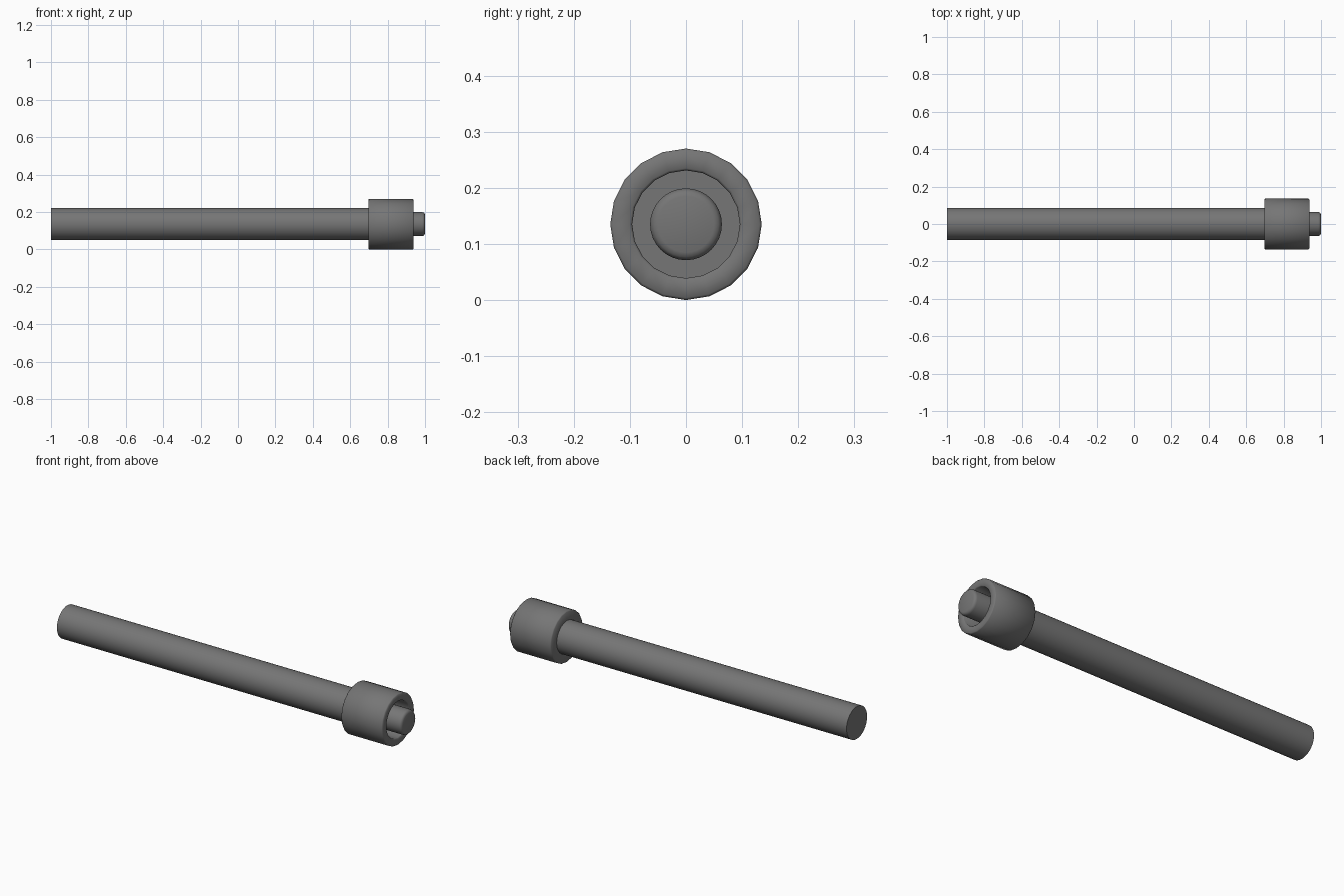
import bpy, bmesh, math

if "Cube" in bpy.data.objects:
    bpy.data.objects.remove(bpy.data.objects["Cube"])

ZC = 0.135  # height of the common axis

dark = bpy.data.materials.new("dark_grey")
dark.diffuse_color = (0.18, 0.18, 0.18, 1.0)
dark.use_nodes = True
dark.node_tree.nodes["Principled BSDF"].inputs["Base Color"].default_value = dark.diffuse_color


def lathe(name, profile, sides, smooth_angle=35):
    """Revolve (x, radius) points around the X axis and cap both ends."""
    bm = bmesh.new()
    step = 2 * math.pi / sides
    rings = [[bm.verts.new((x, r * math.sin(i * step), ZC + r * math.cos(i * step)))
              for i in range(sides)] for x, r in profile]
    bm.faces.new(rings[0])
    bm.faces.new(rings[-1])
    for a, b in zip(rings, rings[1:]):
        for i in range(sides):
            j = (i + 1) % sides
            bm.faces.new((a[i], a[j], b[j], b[i]))
    bmesh.ops.recalc_face_normals(bm, faces=bm.faces)
    mesh = bpy.data.meshes.new(name)
    bm.to_mesh(mesh)
    bm.free()
    mesh.materials.append(dark)
    ob = bpy.data.objects.new(name, mesh)
    bpy.context.collection.objects.link(ob)
    bpy.ops.object.select_all(action='DESELECT')
    ob.select_set(True)
    bpy.context.view_layer.objects.active = ob
    bpy.ops.object.shade_smooth_by_angle(angle=math.radians(smooth_angle))
    return ob


# Long shaft, flat at the far end
lathe("shaft", [(-1.0, 0.086), (0.72, 0.086)], sides=32)

# Cup-shaped collar with softened rims and a deep recess
lathe("collar", [(0.697, 0.08), (0.697, 0.131), (0.701, 0.135),
                 (0.934, 0.135), (0.938, 0.131),
                 (0.938, 0.100), (0.934, 0.096),
                 (0.76, 0.096), (0.76, 0.06)], sides=20, smooth_angle=50)

# Centre pin with a rounded tip
lathe("centre_pin", [(0.72, 0.064), (0.985, 0.064), (0.992, 0.062),
                     (0.997, 0.058), (1.0, 0.050)], sides=32)
